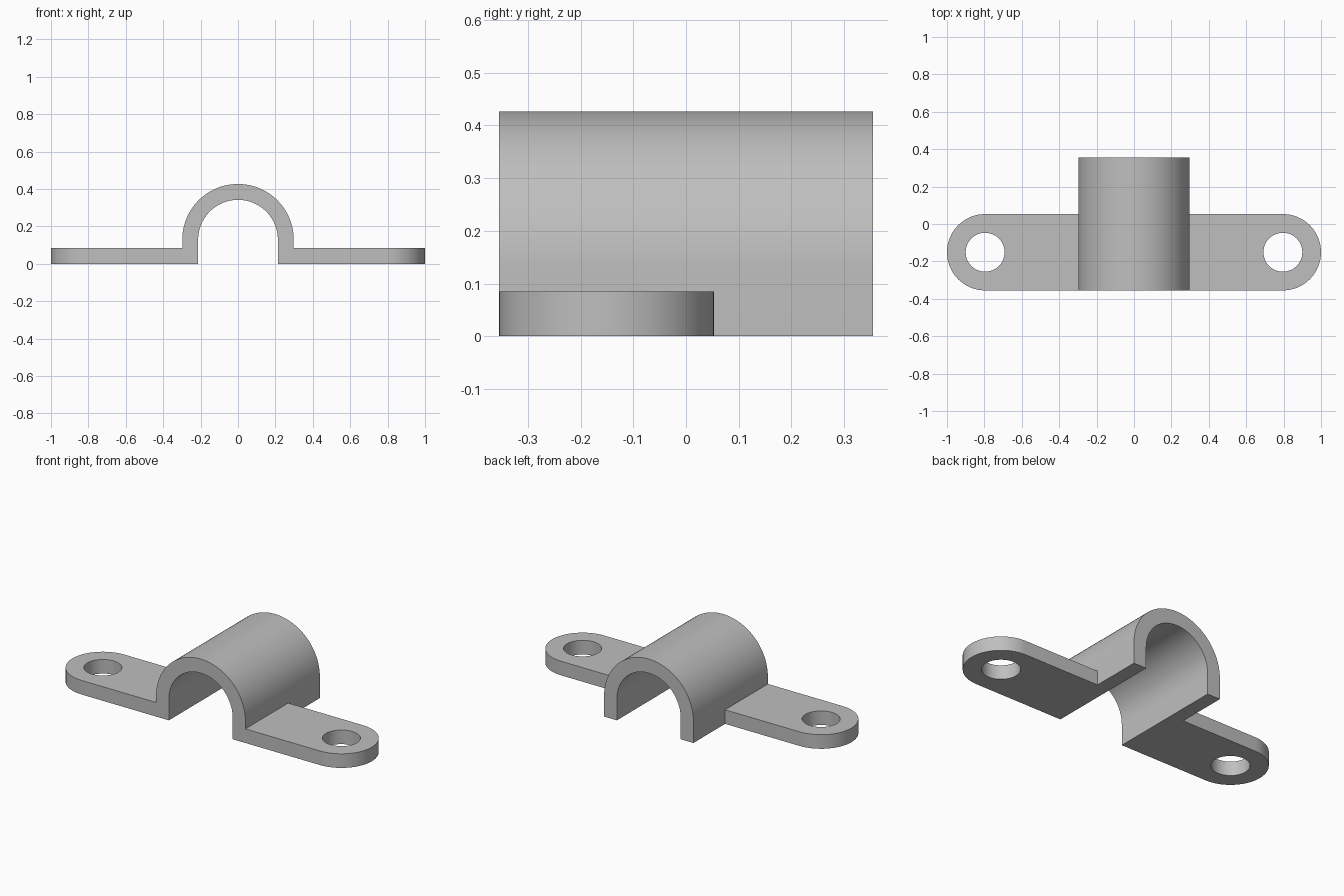
import bpy
import bmesh
from math import pi, cos, sin, radians
from mathutils import Vector

cube = bpy.data.objects.get("Cube")
if cube:
    bpy.data.objects.remove(cube, do_unlink=True)

# Overall dimensions
OUTER, INNER = 0.298, 0.213
AXIS_Z = 0.129
THICK = 0.085
FRONT, BACK = -0.355, 0.355
TAB_R, HOLE_R = 0.204, 0.104
TAB_Y = FRONT + TAB_R
HOLE_X = 1 - TAB_R

grey = bpy.data.materials.new("plain grey")
grey.use_nodes = True
colour = (0.52, 0.52, 0.52, 1)
grey.diffuse_color = colour
grey.node_tree.nodes["Principled BSDF"].inputs["Base Color"].default_value = colour


def arc(cx, cy, r, start, end, steps):
    """Points along an arc, both ends included."""
    angles = [start + (end - start) * i / steps for i in range(steps + 1)]
    return [(cx + r * cos(a), cy + r * sin(a)) for a in angles]


def extrude_outline(name, loops, to_3d, depth):
    """Fill flat outlines (later loops are holes) and extrude them to a solid."""
    bm = bmesh.new()
    edges = []
    for loop in loops:
        verts = [bm.verts.new(to_3d(*p)) for p in loop]
        edges += [bm.edges.new((v, verts[i - 1])) for i, v in enumerate(verts)]
    bmesh.ops.triangle_fill(bm, edges=edges, use_beauty=True)
    result = bmesh.ops.extrude_face_region(bm, geom=bm.faces[:], use_keep_orig=True)
    moved = [g for g in result["geom"] if isinstance(g, bmesh.types.BMVert)]
    bmesh.ops.translate(bm, verts=moved, vec=Vector(depth))
    bmesh.ops.recalc_face_normals(bm, faces=bm.faces[:])
    bmesh.ops.dissolve_limit(bm, angle_limit=radians(0.1),
                             verts=bm.verts[:], edges=bm.edges[:])
    mesh = bpy.data.meshes.new(name)
    bm.to_mesh(mesh)
    bm.free()
    mesh.materials.append(grey)
    obj = bpy.data.objects.new(name, mesh)
    bpy.context.collection.objects.link(obj)
    bpy.ops.object.select_all(action="DESELECT")
    obj.select_set(True)
    bpy.context.view_layer.objects.active = obj
    bpy.ops.object.shade_smooth_by_angle(angle=radians(30))
    return obj


# Saddle: round arch on short straight legs
saddle = ([(OUTER, 0)] + arc(0, AXIS_Z, OUTER, 0, pi, 48) + [(-OUTER, 0), (-INNER, 0)]
          + arc(0, AXIS_Z, INNER, pi, 0, 48) + [(INNER, 0)])
extrude_outline("saddle_arch", [saddle], lambda x, z: (x, FRONT, z), (0, BACK - FRONT, 0))

# Mounting tabs: rounded ends with a screw hole, flush with the front
for name, side in (("left_tab", 1), ("right_tab", -1)):
    outline = ([(OUTER, FRONT)] + arc(HOLE_X, TAB_Y, TAB_R, -pi / 2, pi / 2, 32)
               + [(OUTER, TAB_Y + TAB_R)])
    hole = arc(HOLE_X, TAB_Y, HOLE_R, 0, 2 * pi, 48)[:-1]
    extrude_outline(name, [outline, hole], lambda x, y: (side * x, y, 0), (0, 0, THICK))
